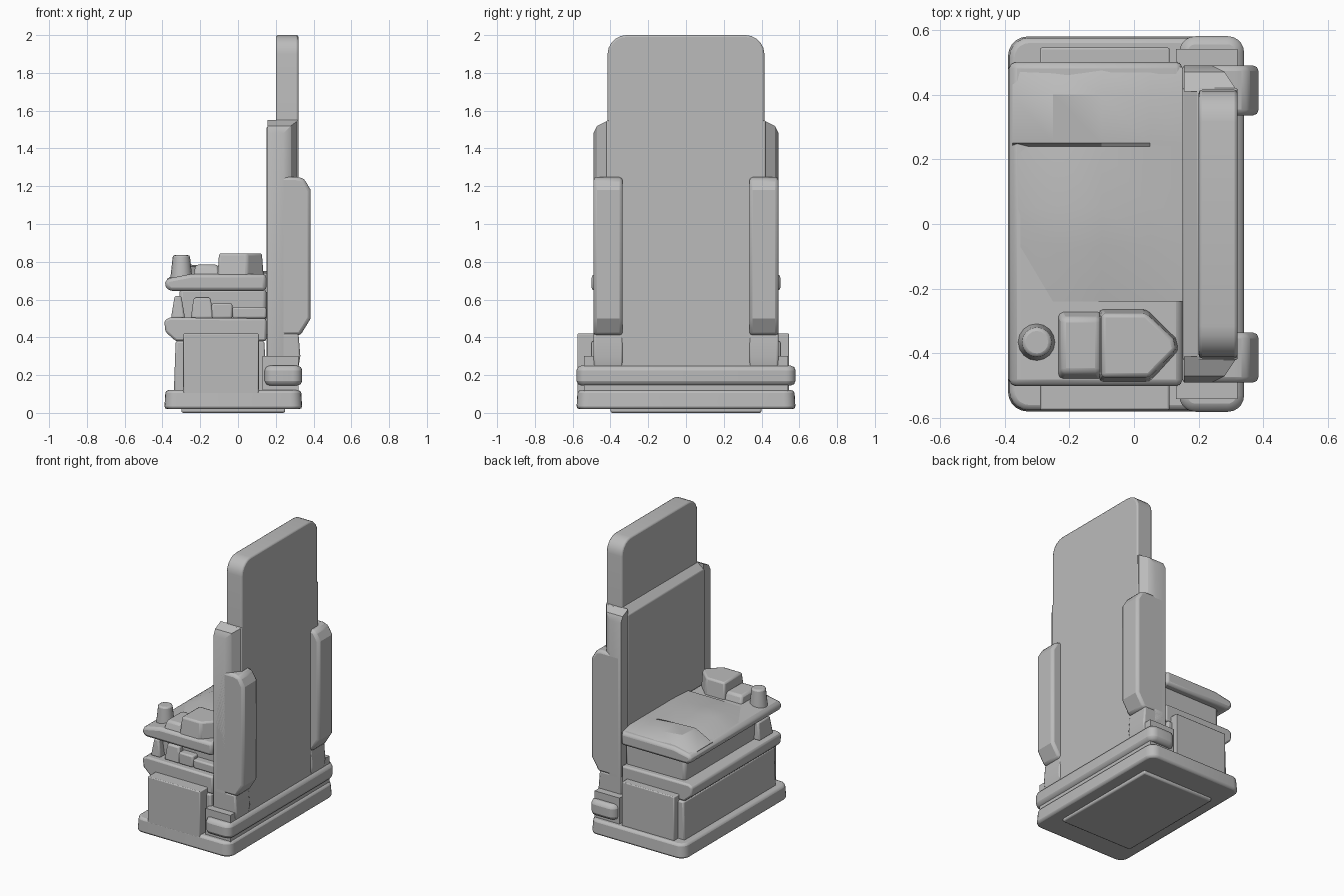
import bpy, bmesh
from mathutils import Vector

cube = bpy.data.objects.get("Cube")
if cube:
    bpy.data.objects.remove(cube)

grey = bpy.data.materials.new("plain grey")
grey.use_nodes = True
grey.diffuse_color = (0.5, 0.5, 0.5, 1)
grey.node_tree.nodes["Principled BSDF"].inputs["Base Color"].default_value = (0.5, 0.5, 0.5, 1)


def finish(name, bm, bevel=0.0, segments=2):
    bmesh.ops.recalc_face_normals(bm, faces=bm.faces)
    mesh = bpy.data.meshes.new(name)
    bm.to_mesh(mesh)
    bm.free()
    obj = bpy.data.objects.new(name, mesh)
    bpy.context.collection.objects.link(obj)
    mesh.materials.append(grey)
    if bevel:
        mod = obj.modifiers.new("soft edges", "BEVEL")
        mod.width, mod.segments = bevel, segments
        mod.limit_method, mod.angle_limit = "ANGLE", 0.6
    bpy.ops.object.select_all(action="DESELECT")
    obj.select_set(True)
    bpy.context.view_layer.objects.active = obj
    bpy.ops.object.shade_smooth_by_angle(angle=0.5)
    return obj


def box(name, x, y, z, bevel=0.0, round_axis=None, radius=0.0, top=(0, 0)):
    """Box from ranges; round_axis rounds edges along that axis, top insets the upper face."""
    bm = bmesh.new()
    bmesh.ops.create_cube(bm, size=1)
    for v in bm.verts:
        inset = top if v.co.z > 0 else (0, 0)
        for i, (lo, hi) in enumerate((x, y, z)):
            side = 1 if v.co[i] > 0 else -1
            v.co[i] = (hi if side > 0 else lo) - (side * inset[i] if i < 2 else 0)
    if radius:
        edges = [e for e in bm.edges
                 if abs((e.verts[0].co - e.verts[1].co).normalized()[round_axis]) > 0.9]
        bmesh.ops.bevel(bm, geom=edges, offset=radius, segments=5, profile=0.5, affect="EDGES")
    return finish(name, bm, bevel)


def extrude_y(name, profile, y, bevel=0.0):
    """Side profile in x and z, extruded along y."""
    bm = bmesh.new()
    face = bm.faces.new([bm.verts.new((px, y[0], pz)) for px, pz in profile])
    moved = bmesh.ops.extrude_face_region(bm, geom=[face])["geom"]
    for v in moved:
        if isinstance(v, bmesh.types.BMVert):
            v.co.y = y[1]
    return finish(name, bm, bevel)


# Base
box("base_plate", (-0.39, 0.34), (-0.58, 0.58), (0.02, 0.12), 0.015, 2, 0.06, (0.006, 0.006))
box("base_underside", (-0.3, 0.25), (-0.4, 0.4), (0.0, 0.03), 0.01)
box("rear_base_core", (0.13, 0.32), (-0.54, 0.54), (0.1, 0.3))
box("rear_base_ledge", (0.14, 0.34), (-0.58, 0.58), (0.145, 0.25), 0.025, 2, 0.05)
box("base_body", (-0.34, 0.15), (-0.5, 0.5), (0.1, 0.38), 0.01, top=(0.01, 0.0))
box("base_block", (-0.29, 0.11), (-0.575, 0.545), (0.1, 0.42), 0.006)

# Back panels
box("tall_panel", (0.2, 0.32), (-0.415, 0.415), (0.2, 2.0), 0.01, 0, 0.1)
lower = extrude_y("lower_panel", [(0.15, 0.2), (0.32, 0.2), (0.32, 1.55), (0.2, 1.55), (0.15, 1.51)],
                  (-0.42, 0.42), 0.006)
for side, label in ((1, "back"), (-1, "front")):
    # Sloping shoulder beside the tall panel
    bm = bmesh.new()
    rings = []
    for yy, low, high, rear in ((0.41, 0.25, 1.55, 0.32), (0.47, 0.27, 1.52, 0.28), (0.49, 0.3, 1.48, 0.24)):
        rings.append([bm.verts.new((px, side * yy, pz))
                      for px, pz in ((0.155, low), (rear, low), (rear, high), (0.155, high))])
    for a, b in zip(rings, rings[1:]):
        for i in range(4):
            bm.faces.new((a[i], a[i - 1], b[i - 1], b[i]))
    bm.faces.new(rings[0])
    bm.faces.new(rings[-1])
    finish(label + "_shoulder", bm)
    # Thick outer post
    ys = sorted((side * 0.335, side * 0.49))
    extrude_y(label + "_post", [(0.16, 0.41), (0.33, 0.41), (0.385, 0.5), (0.385, 1.18), (0.35, 1.24),
                                (0.31, 1.25), (0.16, 1.25)], ys, 0.018)
    extrude_y(label + "_post_foot", [(0.15, 0.24), (0.32, 0.24), (0.33, 0.3), (0.32, 0.42), (0.15, 0.42)],
              ys, 0.01)

# Layers under the seat
extrude_y("lower_cushion", [(-0.33, 0.38), (0.15, 0.38), (0.15, 0.5), (-0.36, 0.505), (-0.39, 0.49),
                            (-0.385, 0.43)], (-0.49, 0.49), 0.012)
box("seat_support", (-0.31, 0.15), (-0.4, 0.45), (0.48, 0.66), 0.02)
box("support_block", (-0.25, -0.13), (-0.45, -0.3), (0.5, 0.61), 0.01, top=(0.015, 0.01))
box("support_step", (-0.14, -0.03), (-0.45, -0.3), (0.5, 0.58), 0.01)
box("support_rear", (-0.03, 0.15), (-0.45, -0.3), (0.5, 0.56), 0.01)
box("support_corner", (-0.355, -0.28), (-0.45, -0.3), (0.5, 0.62), 0.01, top=(0.02, 0.01))

# Seat slab
extrude_y("seat_slab", [(-0.36, 0.645), (0.15, 0.645), (0.15, 0.735), (-0.25, 0.735), (-0.38, 0.71),
                        (-0.39, 0.67)], (-0.5, 0.5), 0.025)

# Uneven cushion surface, raised by rows
bm = bmesh.new()
xs = (-0.375, -0.25, -0.1, 0.05, 0.15)
rows = ((0.485, (0.70, 0.72, 0.73, 0.73, 0.73)),
        (0.4, (0.71, 0.785, 0.77, 0.755, 0.75)),
        (0.25, (0.71, 0.775, 0.77, 0.755, 0.75)),
        (0.24, (0.705, 0.745, 0.755, 0.755, 0.75)),
        (0.05, (0.705, 0.775, 0.765, 0.755, 0.75)),
        (-0.07, (0.705, 0.76, 0.765, 0.755, 0.75)),
        (-0.24, (0.70, 0.735, 0.74, 0.74, 0.74)))
grid = [[bm.verts.new((px, yy, pz)) for px, pz in zip(xs, heights)] for yy, heights in rows]
for a, b in zip(grid, grid[1:]):
    for i in range(len(xs) - 1):
        bm.faces.new((a[i], b[i], b[i + 1], a[i + 1]))
rim = [e for e in bm.edges if e.is_boundary]
skirt = bmesh.ops.extrude_edge_only(bm, edges=rim)["geom"]
for v in skirt:
    if isinstance(v, bmesh.types.BMVert):
        v.co.z = 0.68
finish("seat_cushion", bm)

# Raised pieces at the front end of the seat
bm = bmesh.new()
bmesh.ops.create_cone(bm, cap_ends=True, segments=16, radius1=0.06, radius2=0.045, depth=0.14)
bmesh.ops.translate(bm, verts=bm.verts, vec=Vector((-0.3, -0.365, 0.765)))
finish("seat_peg", bm, 0.01)
box("seat_saddle", (-0.24, -0.09), (-0.49, -0.26), (0.7, 0.785), 0.015, top=(0.015, 0.03))

bm = bmesh.new()
outline = ((-0.11, -0.49), (0.05, -0.49), (0.14, -0.39), (0.13, -0.35), (0.04, -0.26), (-0.11, -0.26))
face = bm.faces.new([bm.verts.new((px, py, 0.7)) for px, py in outline])
for v in bmesh.ops.extrude_face_region(bm, geom=[face])["geom"]:
    if isinstance(v, bmesh.types.BMVert):
        v.co.z = 0.845
        v.co.x = 0.01 + (v.co.x - 0.01) * 0.92
        v.co.y = -0.375 + (v.co.y + 0.375) * 0.85
finish("seat_block", bm, 0.012)
